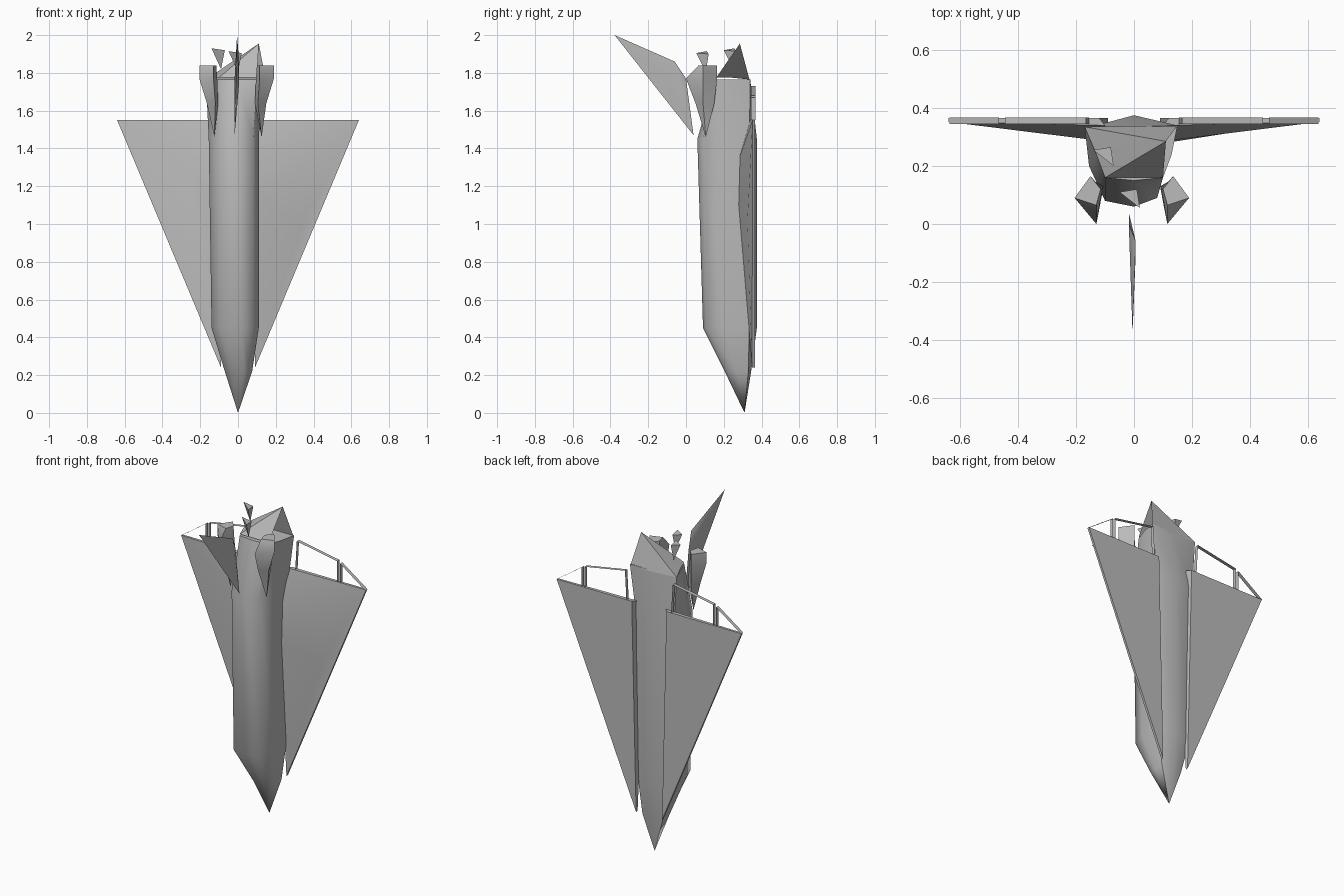
import bpy, math

if "Cube" in bpy.data.objects:
    bpy.data.objects.remove(bpy.data.objects["Cube"])

grey = bpy.data.materials.new("plain grey")
grey.diffuse_color = (0.5, 0.5, 0.5, 1)
grey.use_nodes = True
grey.node_tree.nodes["Principled BSDF"].inputs["Base Color"].default_value = grey.diffuse_color


def mesh(name, verts, faces, angle=60):
    me = bpy.data.meshes.new(name)
    me.from_pydata(verts, [], faces)
    me.materials.append(grey)
    ob = bpy.data.objects.new(name, me)
    bpy.context.collection.objects.link(ob)
    bpy.ops.object.select_all(action='DESELECT')
    ob.select_set(True)
    bpy.context.view_layer.objects.active = ob
    bpy.ops.object.mode_set(mode='EDIT')
    bpy.ops.mesh.select_all(action='SELECT')
    bpy.ops.mesh.normals_make_consistent(inside=False)
    bpy.ops.object.mode_set(mode='OBJECT')
    bpy.ops.object.shade_smooth_by_angle(angle=math.radians(angle))
    return ob


def loft(name, rings, tip=None, cap=False, angle=60):
    """Skin equal rings from the first to the last; close the start on a tip."""
    n = len(rings[0])
    verts = [p for r in rings for p in r]
    faces = [(k * n + i, k * n + (i + 1) % n, (k + 1) * n + (i + 1) % n, (k + 1) * n + i)
             for k in range(len(rings) - 1) for i in range(n)]
    if tip:
        verts.append(tip)
        faces += [(len(verts) - 1, (i + 1) % n, i) for i in range(n)]
    if cap:
        faces.append(tuple(range((len(rings) - 1) * n, len(rings) * n)))
    return mesh(name, verts, faces, angle)


def ring(points, z):
    return [(x, y, z) for x, y in points]


# Fuselage, nose down, belly keel towards +y
nose = [(-.07, .33), (0, .345), (.07, .33), (.075, .27), (.06, .22), (.03, .205), (-.04, .215), (-.07, .27)]
low = [(-.13, .335), (0, .375), (.1, .335), (.11, .2), (.08, .11), (.02, .09), (-.1, .1), (-.14, .2)]
high = [(-.15, .335), (0, .375), (.11, .335), (.11, .2), (.08, .09), (0, .06), (-.1, .08), (-.155, .2)]
tail = [(-.17, .335), (0, .335), (.15, .34), (.13, .24), (.1, .16), (0, .15), (-.1, .16), (-.13, .24)]
loft("fuselage", [ring(nose, .22), ring(low, .45), ring(high, 1.45), ring(tail, 1.765)],
     tip=(0, .31, 0), cap=True)

# Slanted tail flap rising to one corner
mesh("tail_flap", [(.11, .285, 1.955), (.15, .34, 1.75), (-.17, .335, 1.765), (-.13, .24, 1.775),
                   (-.1, .16, 1.775), (.1, .16, 1.775)],
     [(0, 1, 2), (0, 2, 3), (0, 3, 4), (0, 4, 5)], 40)

# Delta wings: flat underside, raised ridge on the upper side
for side, s, ridge in (("left", -1, .27), ("right", 1, .4)):
    v = [(s * .09, .365, .24), (s * .64, .365, 1.55), (s * .12, .365, 1.55),
         (s * .09, .35, .24), (s * .64, .352, 1.55), (s * .1, .34, 1.55),
         (s * ridge, .325, 1.36), (s * .1, .285, 1.36), (s * .1, .278, 1.1),
         (s * (ridge - .05), .325, 1.02)]
    if s < 0:
        v[9] = (-.14, .29, 1.07)
    mesh(side + "_wing", v,
         [(0, 1, 2), (0, 3, 4, 1), (1, 4, 5, 2), (4, 6, 7, 5), (6, 9, 8, 7), (3, 8, 9), (3, 9, 6, 4),
          (0, 2, 5, 7, 8, 3)], 40)

    # Open elevon frames: thin strips standing on the trailing edge
    for part, path in (("outer", [(.637, 1.55), (.465, 1.67), (.465, 1.55)]),
                       ("inner", [(.445, 1.55), (.445, 1.68), (.165, 1.73), (.155, 1.55)])):
        n = len(path)
        fv = [(s * x, y, z) for y in (.345, .368) for x, z in path]
        mesh(side + "_" + part + "_elevon_frame", fv,
             [(i, i + 1, n + i + 1, n + i) for i in range(n - 1)], 30)

    # Engine pods beside the fin
    rim = [(-.205, .09), (-.15, .165), (-.115, .12), (-.13, .065)]
    base = [(-.205, .09), (-.15, .165), (-.11, .12), (-.13, .0)]
    mid = [(-.165, .09), (-.14, .15), (-.105, .13), (-.12, .05)]
    if s > 0:
        rim, base, mid = ([(-x - .015, y) for x, y in r] for r in (rim, base, mid))
    loft(side + "_pod", [ring(mid, 1.64), ring(base, 1.77), ring(rim, 1.838)],
         tip=(s * .125, .105, 1.46), cap=True, angle=40)

# Swept tail fin
mesh("tail_fin", [(-.005, -.378, 2.0), (.006, -.06, 1.86), (-.018, .04, 1.47),
                  (-.018, -.0, 1.77), (.006, -.1, 1.745)],
     [(0, 1, 4), (1, 2, 4), (0, 3, 1), (0, 2, 3), (1, 3, 2), (0, 4, 2)], 30)

# Small pointed engine nozzles
for name, x, y, z in (("side_nozzle", -.1, .235, 1.93), ("upper_nozzle", -.01, .09, 1.915)):
    mesh(name, [(x - .04, y + .02, z), (x + .02, y + .03, z - .015), (x + .03, y - .035, z - .01),
                (x + .01, y + .015, z - .11)],
         [(0, 1, 2), (0, 3, 1), (1, 3, 2), (2, 3, 0)], 30)
